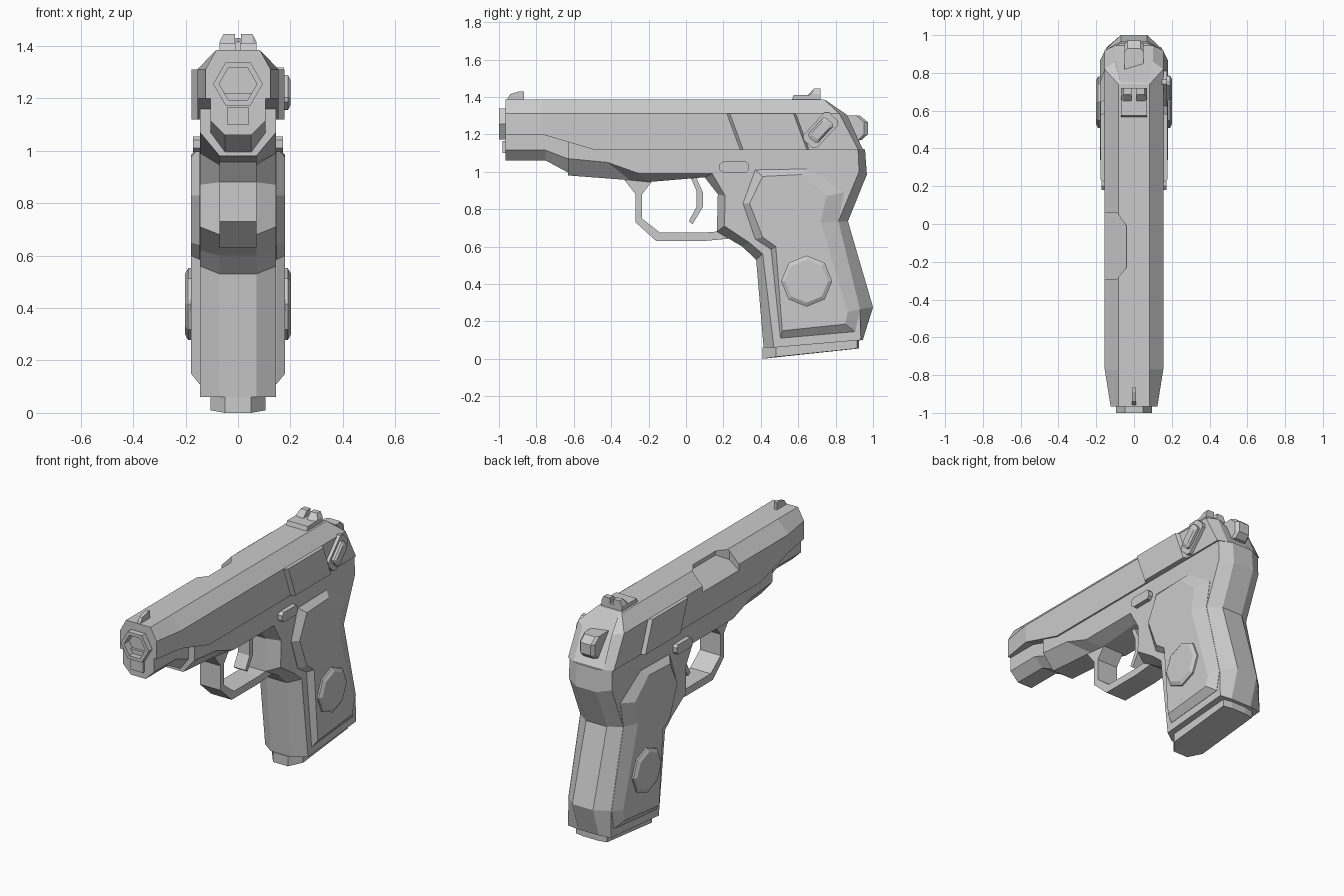
import bpy, bmesh, math

if "Cube" in bpy.data.objects:
    bpy.data.objects.remove(bpy.data.objects["Cube"])


def loft(name, rings):
    """Skin a list of equal-length 3D rings and cap both ends."""
    n = len(rings[0])
    verts = [p for r in rings for p in r]
    faces = [tuple(range(n)), tuple(range(len(verts) - n, len(verts)))]
    for k in range(len(rings) - 1):
        for i in range(n):
            j = (i + 1) % n
            faces.append((k * n + i, k * n + j, (k + 1) * n + j, (k + 1) * n + i))
    me = bpy.data.meshes.new(name)
    me.from_pydata(verts, [], faces)
    bm = bmesh.new()
    bm.from_mesh(me)
    bmesh.ops.recalc_face_normals(bm, faces=bm.faces)
    bm.to_mesh(me)
    bm.free()
    ob = bpy.data.objects.new(name, me)
    bpy.context.collection.objects.link(ob)
    return ob


def plate(name, layers, side=1):
    """Stack side-view outlines (y, z) at the given x positions."""
    return loft(name, [[(side * x, y, z) for y, z in pts] for x, pts in layers])


def slab(name, *layers):
    """Symmetric body: layers run from the centre outwards."""
    return plate(name, [(-x, p) for x, p in reversed(layers)] + list(layers))


def mirror_ring(half):
    return half + [(-x, y, z) for x, y, z in reversed(half)]


def ngon(n, r, y0, z0):
    return [(y0 + r * math.cos(math.tau * i / n), z0 + r * math.sin(math.tau * i / n)) for i in range(n)]


def inset(pts, f):
    cy = sum(p[0] for p in pts) / len(pts)
    cz = sum(p[1] for p in pts) / len(pts)
    return [(cy + (y - cy) * f, cz + (z - cz) * f) for y, z in pts]


def hex_ring(r, y):
    return [(a, y, b) for a, b in ngon(6, r, 0, 1.255)]


def cut(ob, cutter):
    cutter.hide_render = True
    m = ob.modifiers.new("cut", 'BOOLEAN')
    m.object, m.operation, m.solver = cutter, 'DIFFERENCE', 'EXACT'
    bpy.context.view_layer.objects.active = ob
    bpy.ops.object.modifier_apply(modifier=m.name)
    bpy.data.objects.remove(cutter)


# slide
def section(y, w, zb):
    return mirror_ring([(.083, y, 1.385), (w, y, 1.31), (w, y, zb)])


slide = loft("slide", [
    section(-.965, .124, 1.2), section(-.77, .155, 1.2), section(-.5, .155, 1.12),
    mirror_ring([(.083, .74, 1.385), (.155, .82, 1.31), (.155, .92, 1.12)]),
    mirror_ring([(.07, .75, 1.38), (.1, .86, 1.305), (.1, .945, 1.12)])])

# bore and ejection port openings
cut(slide, loft("bore_cutter", [hex_ring(.08, -1.1), hex_ring(.08, -.87)]))
port = [(-.2, .06), (-.09, .06), (-.04, -.01), (-.04, -.23), (-.09, -.29), (-.2, -.29)]
cut(slide, loft("port_cutter", [[(x, y, 1.36 + .75 * (x + .04)) for x, y in port],
                                [(x, y, 1.5) for x, y in port]]))

# barrel muzzle
loft("muzzle", [hex_ring(.095, -.95), hex_ring(.095, -1), hex_ring(.072, -1), hex_ring(.072, -.88)])

# slide nose and guide rod end under the barrel
loft("slide_nose", [
    mirror_ring([(.105, y, 1.22), (.105, y, a), (.05, y, b)])
    for y, a, b in [(-.965, 1.115, 1.06), (-.75, 1.115, 1.06), (-.62, 1.065, .99)]])
slab("guide_rod_end", (.042, [(-.98, 1.1), (-.9, 1.1), (-.9, 1.165), (-.98, 1.165)]))

# frame: centre outline and chamfered side outline
slab("frame",
     (.07, [(-.63, 1.16), (-.63, .98), (-.3, .955), (-.2, .945), (.1, .97), (.17, .88),
            (.165, .68), (.3, .6), (.375, .53), (.415, .06), (.945, .1), (1, .275),
            (.866, .735), (.967, .985), (.957, 1.12), (.5, 1.13)]),
     (.145, [(-.63, 1.16), (-.63, 1.07), (-.42, 1.05), (-.25, .99), (.14, .99), (.21, .87),
             (.205, .71), (.34, .62), (.41, .56), (.47, .06), (.935, .1), (.93, .265),
             (.815, .735), (.925, 1), (.92, 1.12), (.5, 1.13)]))

# trigger guard and trigger
slab("trigger_guard", (.07, [
    (-.34, .97), (-.27, .88), (-.27, .73), (-.16, .63), (.1, .63), (.26, .645), (.26, .69),
    (.165, .68), (.1, .675), (-.14, .675), (-.235, .75), (-.235, .88), (-.165, .97)]))
slab("trigger", (.04, [(.05, .98), (.09, .89), (.09, .81), (.035, .72), (.015, .735),
                       (.055, .81), (.055, .9), (.02, .98)]))

# magazine base
slab("magazine_base",
     (.05, [(.41, .0), (.925, .055), (.925, .12), (.41, .06)]),
     (.105, [(.48, .01), (.915, .055), (.915, .12), (.48, .07)]))

# sights
slab("front_sight", (.01, [(-.962, 1.38), (-.94, 1.415), (-.89, 1.43), (-.865, 1.43), (-.865, 1.38)]))
slab("rear_sight_base", (.07, [(.565, 1.38), (.575, 1.41), (.72, 1.41), (.72, 1.38)]))
for s in (-1, 1):
    plate("rear_sight_post", [
        (.012, [(.64, 1.4), (.685, 1.445), (.72, 1.445), (.72, 1.4)]),
        (.055, [(.64, 1.4), (.685, 1.445), (.72, 1.445), (.72, 1.4)]),
        (.07, [(.64, 1.4), (.67, 1.415), (.72, 1.415), (.72, 1.4)])], s)

# hammer
hammer = [(.8, 1.3), (.93, 1.3), (.972, 1.265), (.972, 1.2), (.94, 1.17), (.8, 1.15)]
slab("hammer", (.035, hammer), (.05, [(y - .02, z) for y, z in hammer]))

# paired side parts
grip = [(.305, .83), (.37, 1.01), (.65, 1.015), (.845, .89), (.815, .735), (.93, .265),
        (.905, .145), (.505, .11), (.455, .585), (.37, .64)]
grip_face = [(.34, .83), (.41, .975), (.62, .985), (.75, .87), (.72, .73), (.865, .25),
             (.85, .185), (.515, .15), (.48, .6), (.41, .65)]
stop = [(.18, 1.01), (.2, .995), (.32, .995), (.335, 1.01), (.335, 1.04), (.32, 1.055),
        (.2, 1.055), (.18, 1.04)]
for s, tag in ((1, "right"), (-1, "left")):
    plate("grip_panel_" + tag, [(.13, grip), (.147, grip), (.18, grip_face)], s)
    plate("grip_medallion_" + tag, [(.17, ngon(8, .137, .645, .415)), (.19, ngon(8, .137, .645, .415)),
                                    (.202, ngon(8, .115, .645, .415))], s)
    plate("slide_stop_" + tag, [(.14, stop), (.172, stop)], s)
    plate("slide_side_panel_" + tag, [
        (.15, [(.215, 1.31), (.285, 1.12), (.66, 1.12), (.59, 1.31)]),
        (.177, [(.235, 1.31), (.305, 1.12), (.645, 1.12), (.575, 1.31)])], s)

# safety lever, tilted, on one side only
ca, sa = math.cos(math.radians(47)), math.sin(math.radians(47))
lever = [(.72 + u * ca - v * sa, 1.222 + u * sa + v * ca) for u, v in
         [(-.1, -.03), (-.085, -.05), (.085, -.05), (.1, -.03),
          (.1, .03), (.085, .05), (-.085, .05), (-.1, .03)]]
plate("safety_base", [(.14, lever), (.175, lever)])
plate("safety_lever", [(.17, inset(lever, .7)), (.19, inset(lever, .7)), (.2, inset(lever, .5))])
